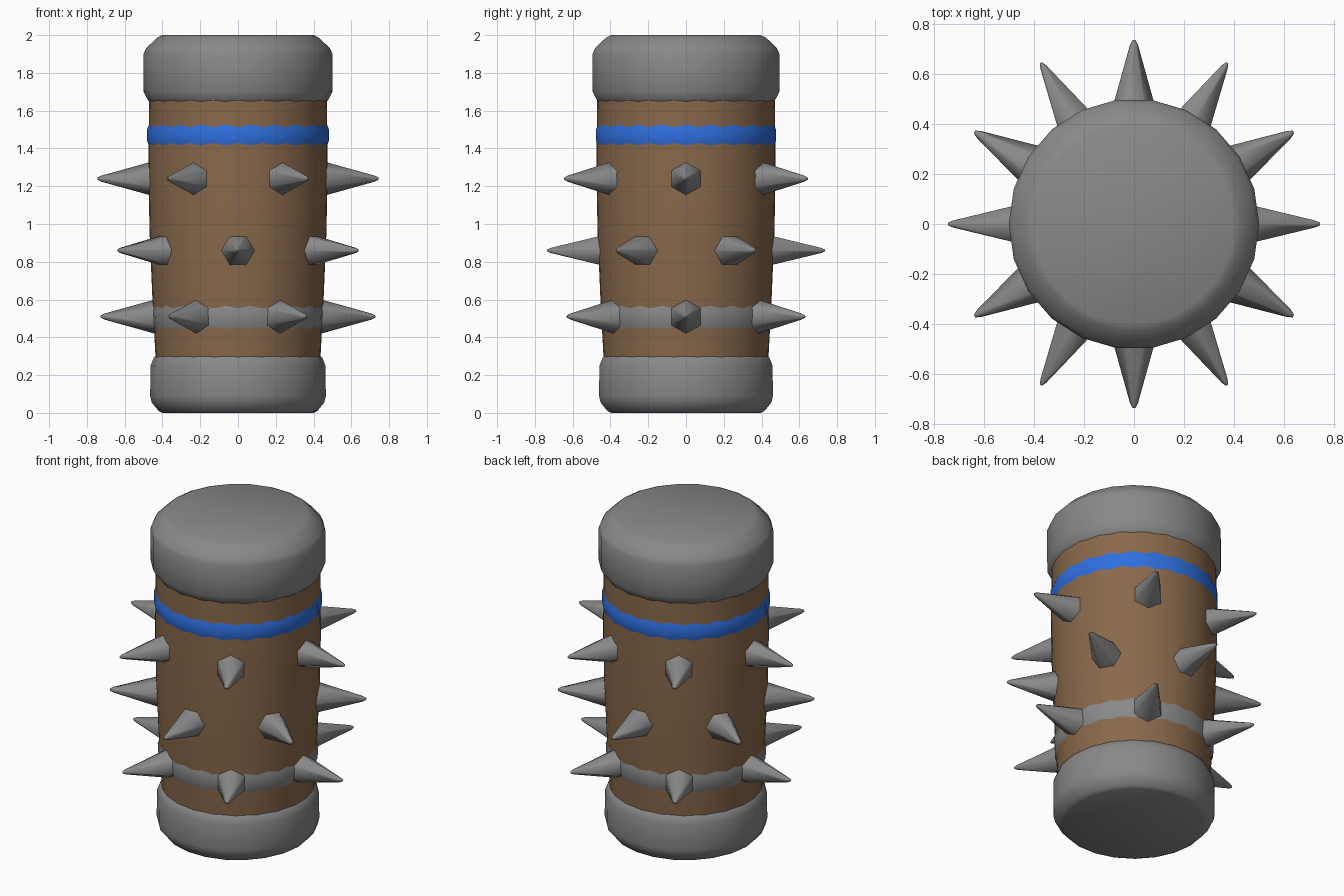
import bpy, bmesh
from math import cos, sin, pi, radians
from mathutils import Matrix

if "Cube" in bpy.data.objects:
    bpy.data.objects.remove(bpy.data.objects["Cube"])


def material(name, color):
    m = bpy.data.materials.new(name)
    m.diffuse_color = (*color, 1)
    return m


def lathe(name, profile, sides, phase=0.0, mat=None, matrix=None, sharp_ends=False):
    """Revolve (radius, height) points around z and close both ends."""
    bm = bmesh.new()
    rings = []
    for r, z in profile:
        rings.append([bm.verts.new((r * cos(phase + 2 * pi * i / sides),
                                    r * sin(phase + 2 * pi * i / sides), z))
                      for i in range(sides)])
    for a, b in zip(rings, rings[1:]):
        for i in range(sides):
            j = (i + 1) % sides
            bm.faces.new((a[i], a[j], b[j], b[i]))
    ends = [bm.faces.new(rings[0][::-1]), bm.faces.new(rings[-1])]
    for f in bm.faces:
        f.smooth = True
    if sharp_ends:
        for f in ends:
            for e in f.edges:
                e.smooth = False
    if matrix:
        bm.transform(matrix)
    mesh = bpy.data.meshes.new(name)
    bm.to_mesh(mesh)
    bm.free()
    ob = bpy.data.objects.new(name, mesh)
    bpy.context.collection.objects.link(ob)
    if mat:
        mesh.materials.append(mat)
    return ob


wood = material("wood", (0.25, 0.14, 0.07))
blue = material("blue_paint", (0.028, 0.16, 0.74))
iron = material("dark_iron", (0.155, 0.155, 0.158))
iron.diffuse_color = (0.25, 0.25, 0.255, 1)
SIDES = 22

# Tapered wooden log
lathe("wooden_body", [(0.43, 0.2), (0.437, 0.3), (0.453, 0.6), (0.468, 0.95),
                      (0.474, 1.25), (0.47, 1.75)], SIDES * 2, mat=wood,
      sharp_ends=True)

# Metal end caps with rounded rims
lathe("top_cap", [(0.452, 1.622), (0.48, 1.662), (0.5, 1.70), (0.5, 1.90),
                  (0.487, 1.93), (0.43, 1.985), (0.40, 2.0)], SIDES, mat=iron)
lathe("bottom_cap", [(0.40, 0.0), (0.42, 0.01), (0.457, 0.055), (0.465, 0.09),
                     (0.463, 0.25), (0.446, 0.292), (0.42, 0.315)], SIDES, mat=iron)


# Thin bulged hoops following the taper; their edges sink into the log
def hoop(name, z, half, r, mat, taper=0.0):
    profile = [(-0.026, -half - 0.045), (0, -half + 0.025),
               (0, half - 0.025), (-0.026, half + 0.045)]
    lathe(name, [(r + dr + taper * dz, z + dz) for dr, dz in profile],
          SIDES, mat=mat, sharp_ends=True)


hoop("blue_band", 1.47, 0.056, 0.481, blue)
hoop("lower_band", 0.505, 0.062, 0.457, iron, 0.054)

# Three staggered rows of six hexagonal spikes
for row, (z, start, reach) in enumerate([(0.51, 0, 0.727), (0.86, 30, 0.735),
                                         (1.24, 0, 0.743)]):
    for k in range(6):
        m = (Matrix.Translation((0, 0, z))
             @ Matrix.Rotation(radians(start + 60 * k), 4, 'Z')
             @ Matrix.Rotation(pi / 2, 4, 'Y'))
        lathe(f"spike_{row + 1}_{k + 1}",
              [(0.094, reach - 0.30), (0.016, reach - 0.02), (0.006, reach)],
              6, phase=radians(start), mat=iron, matrix=m, sharp_ends=True)

for m in bpy.data.materials:
    if m.users and not m.is_grease_pencil:
        m.use_nodes = True
        m.node_tree.nodes["Principled BSDF"].inputs["Base Color"].default_value = m.diffuse_color
